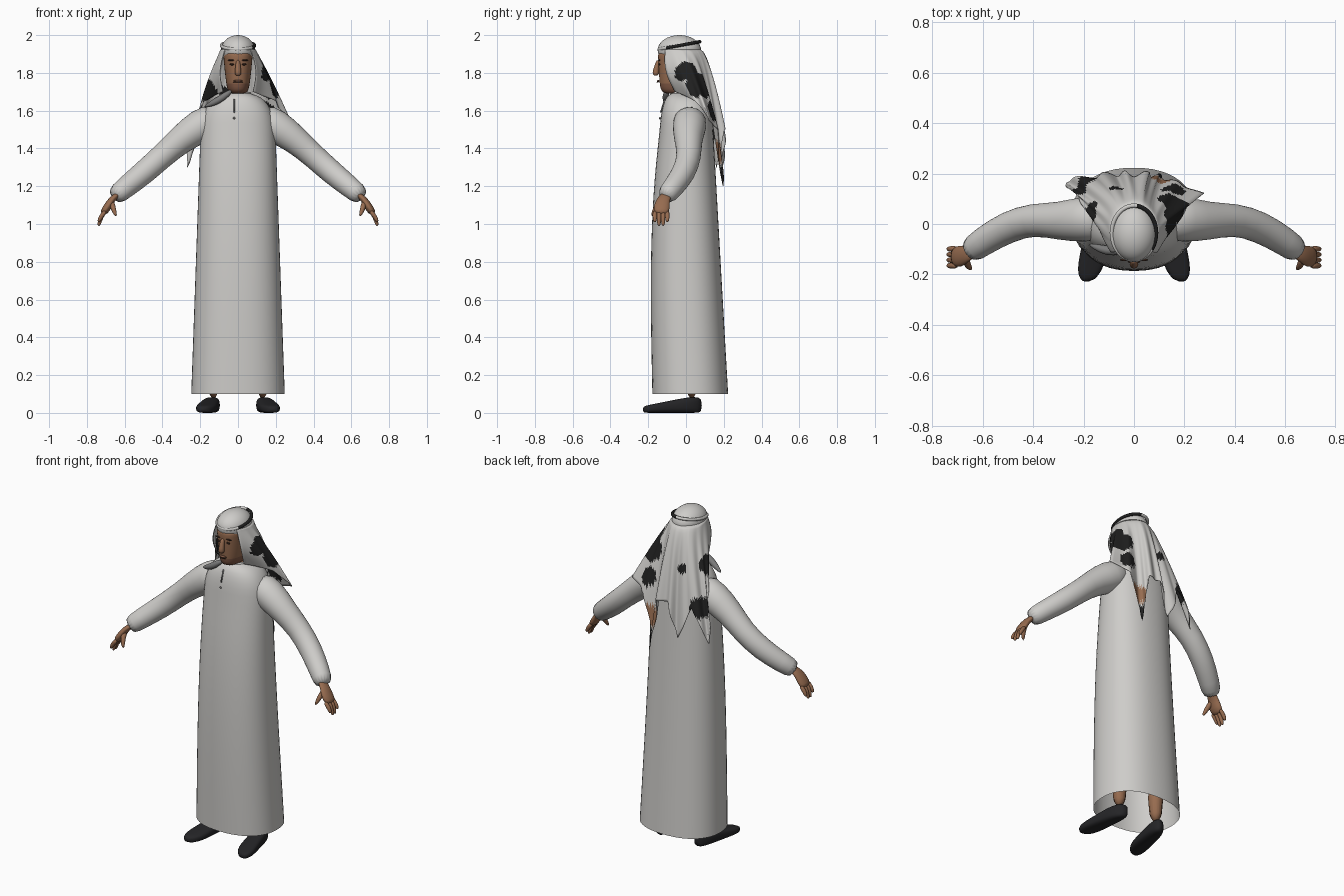
import bpy, bmesh, math
from mathutils import Vector

if "Cube" in bpy.data.objects:
    bpy.data.objects.remove(bpy.data.objects["Cube"])


def material(name, red, green, blue):
    mat = bpy.data.materials.new(name)
    mat.use_nodes = True
    mat.diffuse_color = (red, green, blue, 1)
    shader = mat.node_tree.nodes["Principled BSDF"]
    shader.inputs["Base Color"].default_value = (red, green, blue, 1)
    shader.inputs["Roughness"].default_value = .8
    return mat


WHITE = material("white cloth", .62, .61, .59)
SKIN = material("brown skin", .31, .15, .08)
STUBBLE = material("jaw stubble", .22, .1, .06)
BLACK = material("black cloth", .014, .014, .014)
LEATHER = material("shoe leather", .018, .018, .02)
GREY = material("grey trim", .2, .2, .2)
HAIR = material("dark hair", .045, .022, .014)


def skin(name, rows, materials, closed=True, caps=True, mirror=False, smooth=True, rule=None):
    """Bridge equal rows of points into one smooth surface."""
    bm = bmesh.new()
    rows = [[bm.verts.new(point) for point in row] for row in rows]
    count = len(rows[0])
    for lower, upper in zip(rows, rows[1:]):
        for i in range(count if closed else count - 1):
            j = (i + 1) % count
            bm.faces.new((lower[i], lower[j], upper[j], upper[i]))
    if closed and caps:
        bm.faces.new(reversed(rows[0]))
        bm.faces.new(rows[-1])
    bmesh.ops.recalc_face_normals(bm, faces=bm.faces)
    for face in bm.faces:
        face.smooth = True
        if rule:
            face.material_index = rule(face.calc_center_median())
    mesh = bpy.data.meshes.new(name)
    bm.to_mesh(mesh)
    bm.free()
    for mat in materials:
        mesh.materials.append(mat)
    part = bpy.data.objects.new(name, mesh)
    bpy.context.collection.objects.link(part)
    if mirror:
        part.modifiers.new("Mirror", "MIRROR").use_mirror_merge = False
    if smooth:
        part.modifiers.new("Smooth", "SUBSURF").levels = 1
    return part


def oval(centre, across, along, count=16, power=2):
    """Superellipse of points spanned by two half axes."""
    points = []
    for i in range(count):
        angle = math.tau * (i + .5) / count
        c, s = math.cos(angle), math.sin(angle)
        points.append(centre + across * math.copysign(abs(c) ** (2 / power), c)
                      + along * math.copysign(abs(s) ** (2 / power), s))
    return points


def column(name, levels, materials, **options):
    """Upright loft from levels of (height, half width, front, back)."""
    rings = [oval(Vector((0, (front + back) / 2, height)), Vector((width, 0, 0)),
                  Vector((0, (back - front) / 2, 0)), count=24, power=2.3)
             for height, width, front, back in levels]
    return skin(name, rings, materials, **options)


def limb(name, mat, path, flat=1, **options):
    """Round loft along a path of (x, y, z, radius), thinned by flat."""
    points = [Vector(step[:3]) for step in path]
    rings = []
    for i, point in enumerate(points):
        ahead = points[min(i + 1, len(points) - 1)] - points[max(i - 1, 0)]
        ahead.normalize()
        side = Vector((0, 1, 0))
        side = (side - ahead * side.dot(ahead)).normalized()
        radius = path[i][3]
        rings.append(oval(point, side * radius, ahead.cross(side) * radius * flat))
    return skin(name, rings, [mat], **options)


def ball(name, mat, location, size):
    bpy.ops.mesh.primitive_uv_sphere_add(segments=32, ring_count=16, radius=1, location=location)
    part = bpy.context.object
    part.name = name
    part.scale = size
    part.data.materials.append(mat)
    bpy.ops.object.shade_smooth()


# Robe: a slow taper from hem to chest, then rounded shoulders
levels = []
for i in range(9):
    t = i / 8
    levels.append((.1 + 1.4 * t, .25 - .05 * t,
                   -.18 + .04 * t ** 4 - .01 * math.sin(math.pi * t), .225 - .08 * t))
for i in range(1, 5):
    turn = math.pi / 2 * i / 4
    c = math.cos(turn)
    levels.append((1.5 + .19 * math.sin(turn), .07 + .13 * c, -.08 - .06 * c, .07 + .075 * c))
column("robe", levels, [WHITE], caps=False)
limb("collar", WHITE, [(0, -.01, 1.64, .085), (0, -.01, 1.68, .078), (0, -.01, 1.7, .068)], caps=False)
limb("front_opening", GREY, [(-.02, -.112, 1.66, .004), (-.02, -.134, 1.59, .004)], smooth=False)
ball("button", GREY, (-.02, -.138, 1.56), (.006, .005, .006))

# Sleeves
limb("sleeve", WHITE, [(.1, .02, 1.57, .085), (.2, .02, 1.52, .095), (.3, .01, 1.45, .075),
                       (.4, .02, 1.36, .065), (.5, -.01, 1.27, .065), (.6, -.07, 1.19, .057),
                       (.66, -.115, 1.14, .054)], mirror=True)

# Hands
limb("palm", SKIN, [(.63, -.1, 1.16, .03), (.67, -.12, 1.13, .034), (.69, -.13, 1.09, .046),
                    (.72, -.13, 1.05, .038)], flat=.5, mirror=True)
for i, finger in enumerate(("index", "middle", "ring", "little")):
    y = -.165 + .022 * i
    drop = .07 if finger in ("middle", "ring") else .05
    limb(finger + "_finger", SKIN, [(.7, y, 1.07, .012), (.725, y, 1.04, .012),
                                    (.735, y, 1.07 - drop, .01), (.738, y, 1.06 - drop, .005)], mirror=True)
limb("thumb", SKIN, [(.67, -.13, 1.12, .017), (.66, -.165, 1.08, .014), (.645, -.18, 1.04, .007)], mirror=True)

# Ankles and shoes
limb("ankle", SKIN, [(.13, .03, .05, .04), (.13, .03, .4, .05)], mirror=True)
shoe = []
for i in range(9):
    t = i / 8
    width = (.045 + .015 * t) * (1 - abs(2 * t - 1) ** 5 * .6)
    height = .1 - .065 * t - .02 * (1 - t) ** 8
    ring = oval(Vector((.13 + .05 * t, .085 - .315 * t, height / 2)),
                Vector((width, -width / 5, 0)), Vector((0, 0, height / 2)), power=3)
    shoe.append(ring)
skin("shoe", shoe, [LEATHER], mirror=True)

# Head with a darker jaw
limb("neck", SKIN, [(0, 0, 1.6, .06), (0, 0, 1.75, .06)])
levels = []
for i in range(9):
    t = i / 8
    levels.append((1.685 + .235 * t, .045 + .035 * t ** .5, -.12 - .03 * t ** .3, .06))
column("head", levels, [SKIN, STUBBLE], rule=lambda c: int(c.z < 1.75 and c.y < -.03))
limb("nose", SKIN, [(0, -.145, 1.87, .011), (0, -.155, 1.83, .014), (0, -.162, 1.8, .019), (0, -.155, 1.785, .014)])
ball("upper_lip", STUBBLE, (0, -.147, 1.757), (.025, .007, .006))
ball("mouth_line", HAIR, (0, -.15, 1.75), (.026, .005, .002))
for name, sign in (("left", 1), ("right", -1)):
    ball(name + "_eye", HAIR, (sign * .033, -.141, 1.845), (.013, .005, .005))
    ball(name + "_eyebrow", HAIR, (sign * .036, -.142, 1.867), (.02, .005, .004))

# Scarf crown, and a tilted cord that is black on the left and back
ball("scarf_crown", WHITE, (0, -.035, 1.92), (.09, .115, .08))
cord = []
for i in range(49):
    angle = math.tau * i / 48
    c, s = math.cos(angle), math.sin(angle)
    centre = Vector((.088 * s, -.035 - .108 * c, 1.945 - .02 * c))
    cord.append(oval(centre, Vector((s, -c, 0)) * .009, Vector((0, 0, .009)), count=8))
skin("head_cord", cord, [WHITE, BLACK], caps=False, smooth=False,
     rule=lambda c: int(c.x > .015 and c.y > -.1))

# Draped scarf: columns fall from the crown to a ragged hem of (x, z) corners
HEM = [(-.08, 1.7), (-.18, 1.65), (-.24, 1.5), (-.28, 1.3), (-.17, 1.5), (-.08, 1.3), (-.02, 1.5),
       (.06, 1.5), (.1, 1.2), (.16, 1.5), (.27, 1.55), (.2, 1.65), (.08, 1.7)]
BLACK_SPOTS = [(.12, 0, 1.8, .06), (.17, .08, 1.74, .08), (.16, .16, 1.6, .06), (-.15, .02, 1.7, .07),
               (-.2, .15, 1.5, .06), (-.07, .14, 1.7, .03), (.1, .17, 1.2, .1)]
BROWN_SPOTS = [(.12, .18, 1.38, .06), (.17, .2, 1.5, .03)]


def within(point, spots):
    return any((point - Vector(spot[:3])).length < spot[3] for spot in spots)


columns, steps = 96, 32
drape = []
for step in range(steps + 1):
    t = step / steps
    row = []
    for i in range(columns + 1):
        turn = 2 * i / columns - 1
        place = i / columns * (len(HEM) - 1)
        corner = min(int(place), len(HEM) - 2)
        x, z = Vector(HEM[corner]).lerp(Vector(HEM[corner + 1]), place - corner)
        y = .2 - .26 * abs(turn) ** 3
        angle = math.radians(132) * turn
        top = Vector((.093 * math.sin(angle), -.035 + .112 * math.cos(angle), 1.925))
        point = top.lerp(Vector((x, y, z)), t)
        point.y = top.y + (y - top.y) * t ** (.6 + .4 * turn ** 4)
        # Front edges swell forward around the cheeks, the back hangs in pleats
        edge = turn ** 4
        swell = .028 * edge * math.sin(math.pi * t)
        pleat = .012 * t * math.sin(i * .72) * (1 - edge)
        point += Vector((math.sin(angle) * (swell + pleat), math.cos(angle) * pleat - swell * .8, 0))
        row.append(point)
    drape.append(row)
scarf = skin("draped_scarf", drape, [WHITE, BLACK, SKIN], closed=False, smooth=False,
             rule=lambda c: 2 if within(c, BROWN_SPOTS) else int(within(c, BLACK_SPOTS)))
scarf.modifiers.new("Thickness", "SOLIDIFY").thickness = .004

# Loose scarf corner on the right shoulder
limb("scarf_corner", GREY, [(-.03, -.1, 1.71, .011), (-.08, -.11, 1.67, .02), (-.13, -.1, 1.64, .018),
                            (-.18, -.08, 1.62, .005)])
